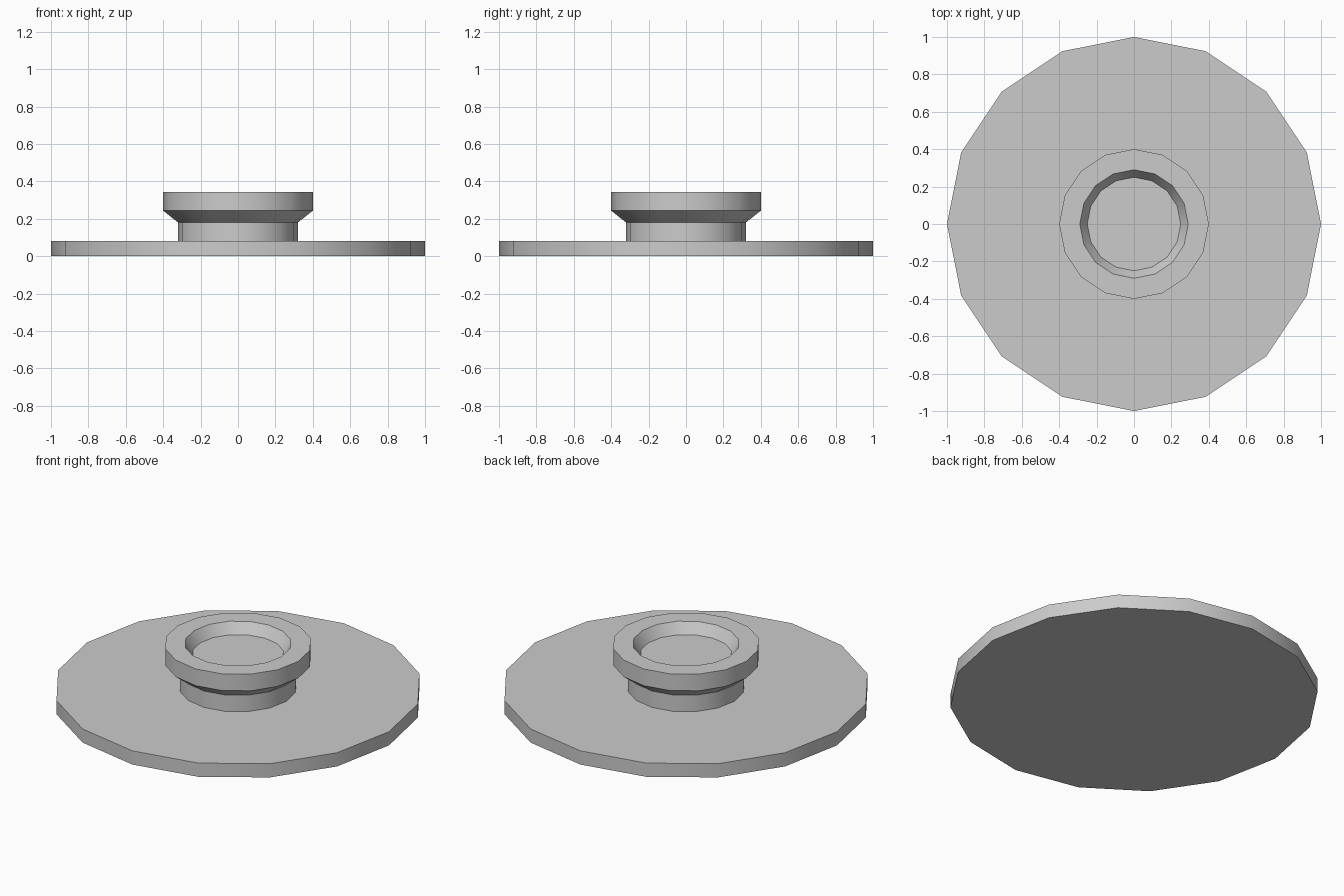
import bpy
import bmesh
import math

cube = bpy.data.objects.get("Cube")
if cube:
    bpy.data.objects.remove(cube, do_unlink=True)

SIDES = 16

grey = bpy.data.materials.new("plain grey")
grey.use_nodes = True
colour = (0.6, 0.6, 0.6, 1.0)
grey.diffuse_color = colour
grey.node_tree.nodes["Principled BSDF"].inputs["Base Color"].default_value = colour


def turned(name, profile):
    """Revolve (radius, height) points, bottom to top, and cap both ends."""
    bm = bmesh.new()
    rings = []
    for r, z in profile:
        angles = [math.tau * i / SIDES for i in range(SIDES)]
        rings.append([bm.verts.new((r * math.cos(a), r * math.sin(a), z)) for a in angles])
    for low, high in zip(rings, rings[1:]):
        for i in range(SIDES):
            j = (i + 1) % SIDES
            bm.faces.new((low[i], low[j], high[j], high[i]))
    bm.faces.new(rings[0][::-1])
    bm.faces.new(rings[-1])
    mesh = bpy.data.meshes.new(name)
    bm.to_mesh(mesh)
    bm.free()
    mesh.materials.append(grey)
    obj = bpy.data.objects.new(name, mesh)
    bpy.context.collection.objects.link(obj)
    bpy.ops.object.select_all(action="DESELECT")
    obj.select_set(True)
    bpy.context.view_layer.objects.active = obj
    bpy.ops.object.shade_smooth_by_angle(angle=math.radians(30))
    return obj


# Wide flat disc
turned("base_disc", [(1.0, 0.0), (1.0, 0.082)])

# Neck flaring into a thick rim with a shallow tapered recess
turned("neck_and_rim", [
    (0.32, 0.082), (0.32, 0.18),
    (0.40, 0.243), (0.40, 0.343),
    (0.29, 0.343), (0.25, 0.28),
])
